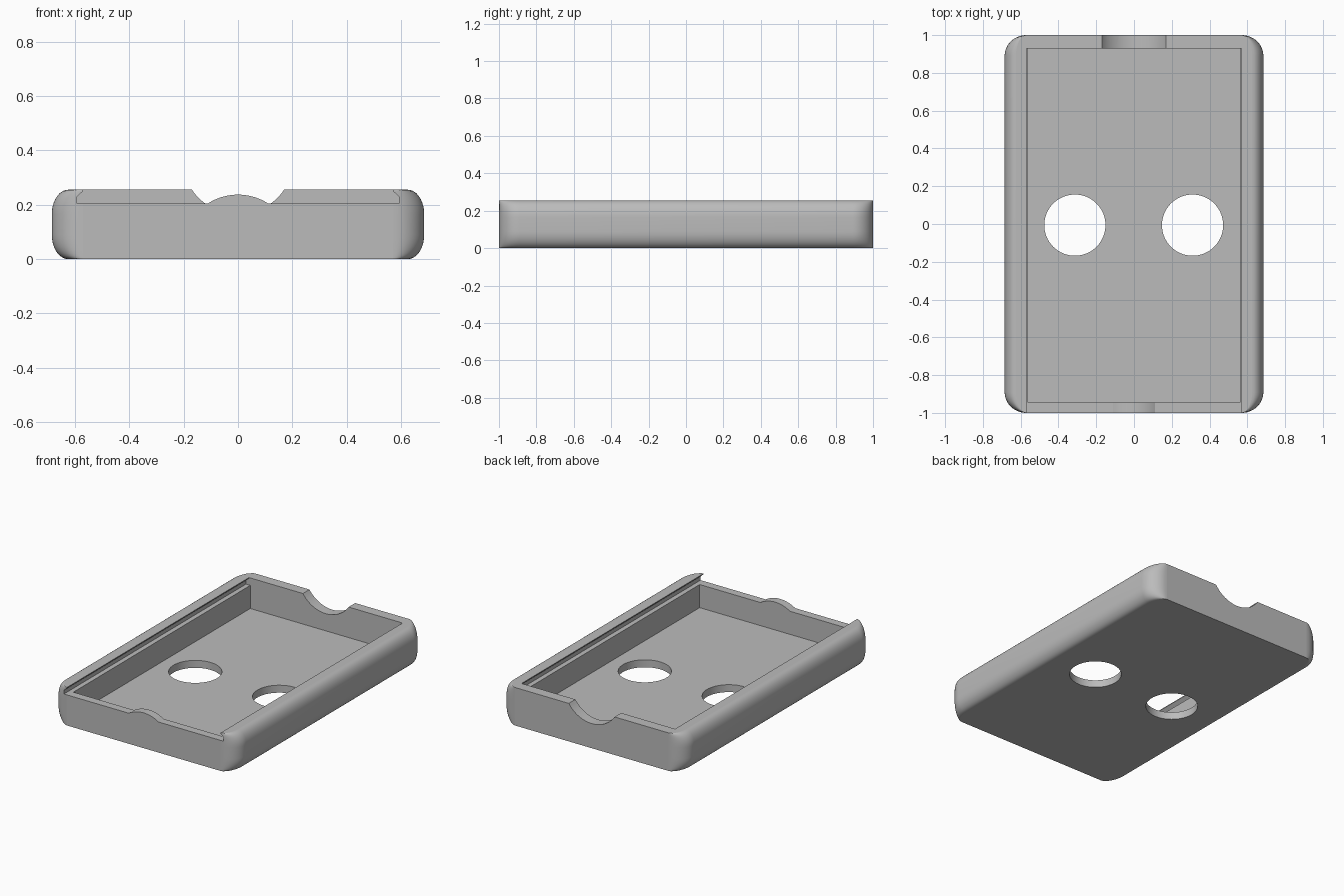
import bpy, bmesh, math

if "Cube" in bpy.data.objects:
    bpy.data.objects.remove(bpy.data.objects["Cube"])

grey = bpy.data.materials.new("light grey")
grey.diffuse_color = (0.5, 0.5, 0.5, 1)
grey.use_nodes = True
grey.node_tree.nodes["Principled BSDF"].inputs["Base Color"].default_value = grey.diffuse_color

HEIGHT = 0.255
CORNER_X, CORNER_Y = 0.57, 0.89      # centres of the rounded corners


def finish(name, bm):
    bmesh.ops.recalc_face_normals(bm, faces=bm.faces)
    mesh = bpy.data.meshes.new(name)
    bm.to_mesh(mesh)
    bm.free()
    mesh.materials.append(grey)
    obj = bpy.data.objects.new(name, mesh)
    bpy.context.collection.objects.link(obj)
    return obj


def loft(name, rings):
    """Closed solid through rings with equal point counts."""
    bm = bmesh.new()
    loops = [[bm.verts.new(p) for p in ring] for ring in rings]
    n = len(loops[0])
    for a, b in zip(loops, loops[1:]):
        for i in range(n):
            j = (i + 1) % n
            bm.faces.new((a[i], a[j], b[j], b[i]))
    bm.faces.new(loops[0])
    bm.faces.new(loops[-1])
    return finish(name, bm)


def prism_y(name, outline, y0, y1):
    return loft(name, [[(x, y, z) for x, z in outline] for y in (y0, y1)])


def arc(cz, r, a0, a1, n):
    return [(r * math.cos(a0 + (a1 - a0) * i / n),
             cz + r * math.sin(a0 + (a1 - a0) * i / n)) for i in range(n + 1)]


def plan_ring(half_width, z, n=12):
    """Rounded rectangle whose corners narrow with the side bulge."""
    rx, ry = half_width - CORNER_X, 1 - CORNER_Y
    pts = []
    for sx, sy, start in ((1, 1, 0), (-1, 1, 90), (-1, -1, 180), (1, -1, 270)):
        for i in range(n + 1):
            a = math.radians(start + 90 * i / n)
            pts.append((sx * CORNER_X + rx * math.cos(a),
                        sy * CORNER_Y + ry * math.sin(a), z))
    return pts


# Tray body with bulging long sides
steps = 9
side = []
for i in range(steps + 1):
    t = math.pi / 2 * i / steps
    side.append((0.625 + 0.06 * math.sin(t), 0.09 * (1 - math.cos(t))))
side += [(w, HEIGHT - z) for w, z in reversed(side)]
tray = loft("tray", [plan_ring(w, z) for w, z in side])

# Inner cavity
cavity = prism_y("cavity_cutter",
                 [(-0.56, 0.05), (0.56, 0.05), (0.56, 0.3), (-0.56, 0.3)],
                 -0.945, 0.93)

# Dovetail channel for a sliding lid, open at the front
half = [(0.592, 0.205), (0.592, 0.23), (0.57, 0.25), (0.57, 0.3)]
channel = prism_y("lid_channel_cutter",
                  half + [(-x, z) for x, z in reversed(half)], -1.1, 0.93)

# Thumb notch in the back wall
notch = prism_y("notch_cutter", arc(0.37, 0.205, 0, 2 * math.pi, 64)[:-1], 0.85, 1.1)

# Two round holes in the floor
holes = []
for x in (-0.313, 0.31):
    ring = [(x + 0.162 * math.cos(2 * math.pi * i / 64),
             -0.006 + 0.162 * math.sin(2 * math.pi * i / 64)) for i in range(64)]
    holes.append(loft("hole_cutter", [[(px, py, z) for px, py in ring]
                                      for z in (-0.1, 0.1)]))

bpy.context.view_layer.objects.active = tray
tray.select_set(True)
for cutter in [cavity, channel, notch] + holes:
    mod = tray.modifiers.new("cut", 'BOOLEAN')
    mod.operation = 'DIFFERENCE'
    mod.solver = 'EXACT'
    mod.object = cutter
    bpy.ops.object.modifier_apply(modifier=mod.name)
    bpy.data.objects.remove(cutter)

# Low arched bump on the front wall
span = math.asin(0.112 / 0.205)
bump = prism_y("front_bump",
               arc(0.032, 0.205, math.pi / 2 - span, math.pi / 2 + span, 20),
               -1.0, -0.945)

# Smooth curves, flat walls
for obj in (tray, bump):
    bpy.ops.object.select_all(action='DESELECT')
    obj.select_set(True)
    bpy.context.view_layer.objects.active = obj
    bpy.ops.object.shade_smooth_by_angle(angle=math.radians(30))
    for p in obj.data.polygons:
        if max(abs(p.normal.y), abs(p.normal.z)) > 0.9995:
            p.use_smooth = False
